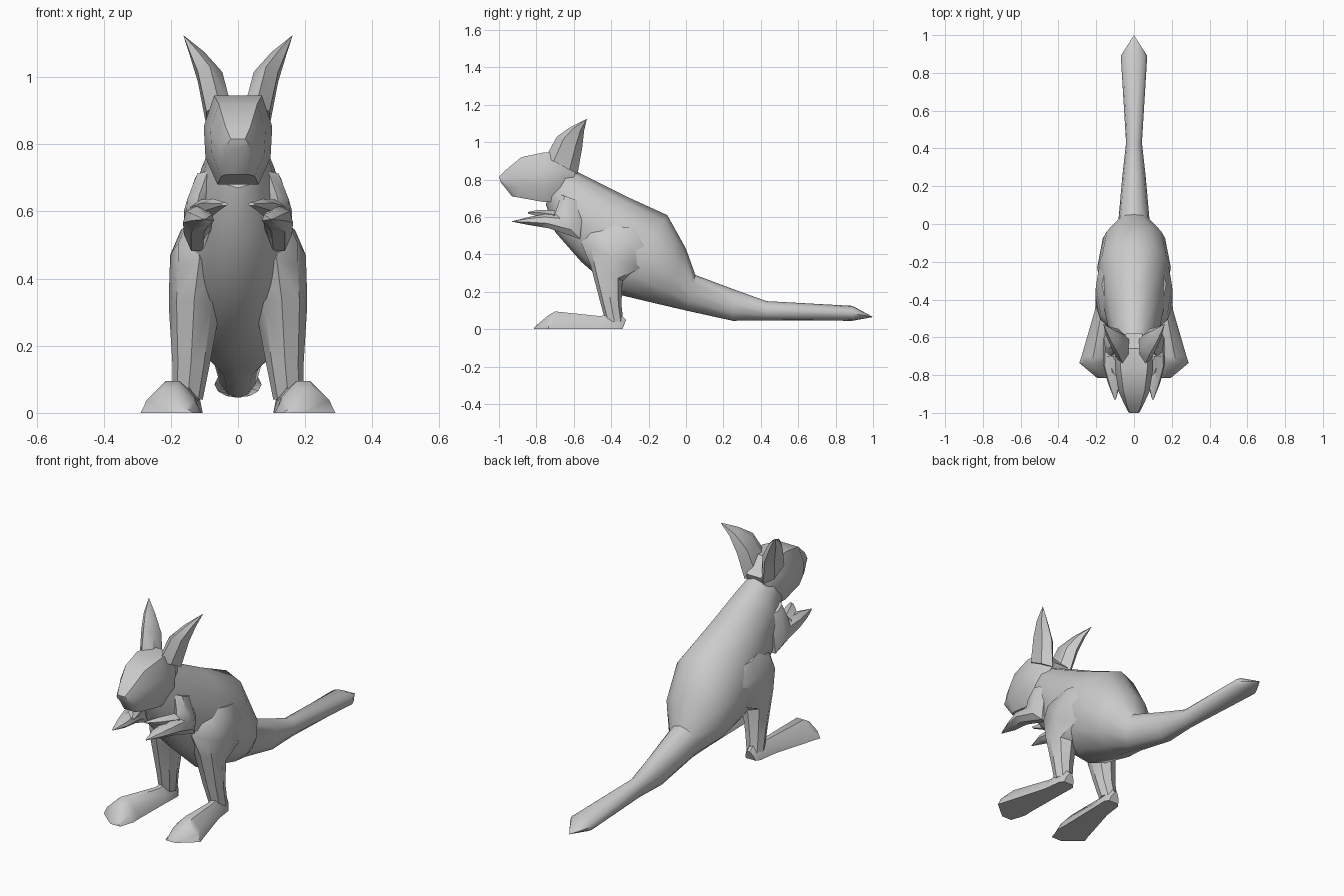
import bpy, bmesh, math
from mathutils import Vector


def circle(n):
    return [(math.sin(2 * math.pi * i / n), math.cos(2 * math.pi * i / n)) for i in range(n)]


def loft(name, rings, profile, mirror=False, angle=40):
    """Each ring: upper point (y, z), lower point (y, z), centre x, half width."""
    bm = bmesh.new()
    loops = []
    for y1, z1, y2, z2, x, w in rings:
        c = Vector((x, (y1 + y2) / 2, (z1 + z2) / 2))
        h = Vector((0, (y1 - y2) / 2, (z1 - z2) / 2))
        loops.append([bm.verts.new(c + h * b + Vector((w * a, 0, 0))) for a, b in profile])
    n = len(profile)
    for r, s in zip(loops, loops[1:]):
        for i in range(n):
            j = (i + 1) % n
            bm.faces.new((r[i], r[j], s[j], s[i]))
    bm.faces.new(loops[0])
    bm.faces.new(loops[-1])
    bmesh.ops.remove_doubles(bm, verts=bm.verts, dist=0.0005)
    bmesh.ops.recalc_face_normals(bm, faces=bm.faces)
    me = bpy.data.meshes.new(name)
    bm.to_mesh(me)
    bm.free()
    ob = bpy.data.objects.new(name, me)
    bpy.context.collection.objects.link(ob)
    bpy.ops.object.select_all(action='DESELECT')
    ob.select_set(True)
    bpy.context.view_layer.objects.active = ob
    bpy.ops.object.shade_smooth_by_angle(angle=math.radians(angle))
    if mirror:
        ob.modifiers.new("Mirror", 'MIRROR')
    return ob


# neck, torso and tail in one skin
loft("body_and_tail", [
    (-.62, .86, -.75, .67, 0, .085),
    (-.50, .80, -.70, .52, 0, .125),
    (-.32, .71, -.56, .36, 0, .16),
    (-.10, .61, -.36, .185, 0, .195),
    (.00, .43, -.15, .135, 0, .165),
    (.05, .29, .00, .10, 0, .082),
    (.25, .215, .25, .045, 0, .062),
    (.43, .15, .43, .047, 0, .042),
    (.89, .125, .89, .045, 0, .07),
    (1.0, .065, 1.0, .065, 0, 0)], circle(12))

# head with narrow muzzle
loft("head", [
    (-1.0, .815, -.99, .785, 0, .03),
    (-.965, .85, -.93, .71, 0, .052),
    (-.88, .92, -.90, .705, 0, .082),
    (-.76, .945, -.76, .68, 0, .102),
    (-.66, .94, -.68, .68, 0, .095),
    (-.58, .86, -.64, .72, 0, .06)],
    [(-.7, 1), (.7, 1), (1, .3), (.95, -.4), (.6, -1), (-.6, -1), (-.95, -.4), (-1, .3)])

# ears
loft("ear", [
    (-.75, .92, -.58, .83, .055, .045),
    (-.69, 1.03, -.555, .97, .083, .042),
    (-.62, 1.08, -.545, 1.06, .122, .025),
    (-.53, 1.125, -.53, 1.125, .163, 0)], circle(6), True)

# hind legs, hip to ankle
loft("hind_leg", [
    (-.42, .56, -.22, .53, .12, .05),
    (-.53, .52, -.13, .42, .12, .082),
    (-.56, .46, -.20, .30, .115, .09),
    (-.51, .34, -.34, .26, .13, .075),
    (-.46, .15, -.345, .13, .14, .055),
    (-.43, .04, -.335, .04, .15, .045)], circle(8), True)

# long splayed feet with a flat sole
loft("foot", [
    (-.32, .05, -.34, 0, .15, .03),
    (-.36, .09, -.36, 0, .15, .045),
    (-.46, .07, -.46, 0, .158, .05),
    (-.70, .095, -.70, 0, .195, .083),
    (-.735, .075, -.735, 0, .20, .09),
    (-.81, .012, -.815, 0, .165, .03)],
    [(-1, -1), (-.8, 0), (-.25, 1), (.25, 1), (.8, 0), (1, -1)], True)

# front arms with pointed paws and inward fingers
loft("front_arm", [
    (-.67, .72, -.56, .68, .09, .04),
    (-.69, .65, -.55, .57, .115, .047),
    (-.70, .62, -.56, .475, .122, .04),
    (-.76, .615, -.73, .535, .12, .045),
    (-.84, .60, -.84, .555, .105, .035),
    (-.93, .577, -.93, .575, .10, .004)], circle(7), True)
loft("fingers", [
    (-.70, .635, -.70, .57, .11, .035),
    (-.79, .638, -.79, .60, .075, .035),
    (-.845, .627, -.845, .617, .04, .012)], circle(5), True)
